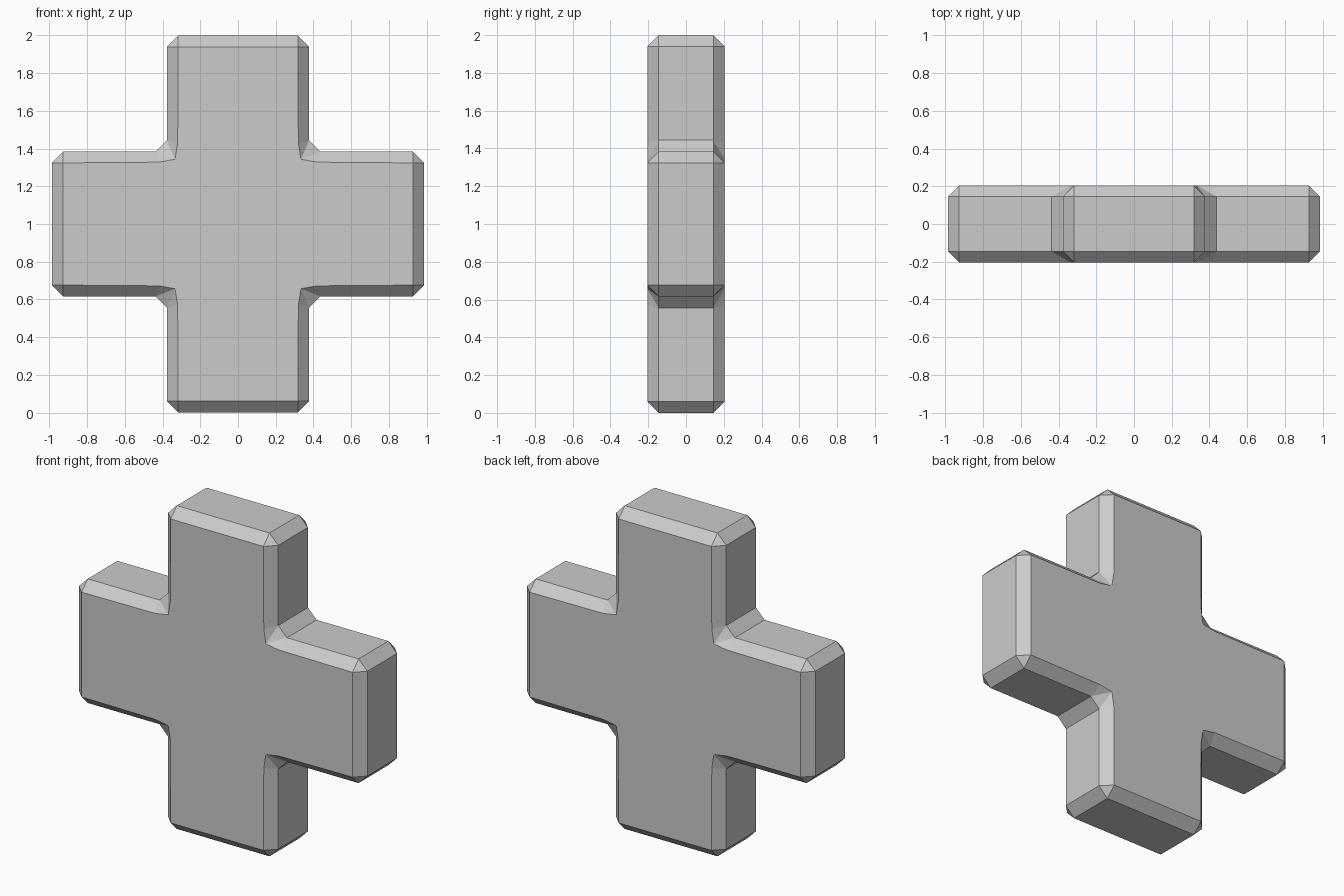
import bpy, bmesh

if "Cube" in bpy.data.objects:
    bpy.data.objects.remove(bpy.data.objects["Cube"])

X, Z = 0.987, 1.0          # half extents of the arms
W, H = 0.377, 0.384        # half widths of upright and crossbar
D, B = 0.205, 0.06         # half depth, chamfer

# One quadrant (+x, +z): flat face outline and side wall outline
face_q = [(X - B, H - B), (0.42, H - B + 0.004), (0.334, 0.343),
          (W - B + 0.003, 0.43), (W - B, Z - B)]
wall_q = [(X, H - B), (X - B, H), (W + B, H), (W, H + B), (W, Z - B), (W - B, Z)]


def full_loop(q):
    """Mirror the quadrant into a closed counter-clockwise outline."""
    pts = []
    for sx, sz in ((1, 1), (-1, 1), (-1, -1), (1, -1)):
        part = [(sx * x, sz * z) for x, z in q]
        pts += part if sx * sz > 0 else part[::-1]
    return pts


bm = bmesh.new()


def ring(pts, y):
    return [bm.verts.new((x, y, z + 1)) for x, z in pts]


walls = []
for s in (-1, 1):
    f = ring(full_loop(face_q), s * D)
    w = ring(full_loop(wall_q), s * (D - B))
    walls.append(w)
    bm.faces.new(f)
    for k in range(4):
        # Corner points of this quadrant, in outline order
        a, m = f[5 * k:5 * k + 5], w[6 * k:6 * k + 6]
        bm.faces.new((a[0], m[0], m[1]))
        bm.faces.new((a[0], m[1], m[2], a[1]))
        bm.faces.new((a[1], m[2], a[2]))
        bm.faces.new((a[2], m[2], m[3]))
        bm.faces.new((a[2], m[3], a[3]))
        bm.faces.new((a[3], m[3], m[4], a[4]))
        bm.faces.new((a[4], m[4], m[5]))
        # Chamfer across the arm end to the next quadrant
        n = (k + 1) % 4
        bm.faces.new((a[4], m[5], w[6 * n], f[5 * n]))

# Side walls between front and back
n = len(walls[0])
for i in range(n):
    j = (i + 1) % n
    bm.faces.new((walls[0][i], walls[0][j], walls[1][j], walls[1][i]))

bmesh.ops.recalc_face_normals(bm, faces=bm.faces)
mesh = bpy.data.meshes.new("plus_block")
bm.to_mesh(mesh)
bm.free()
bpy.context.collection.objects.link(bpy.data.objects.new("plus_block", mesh))
